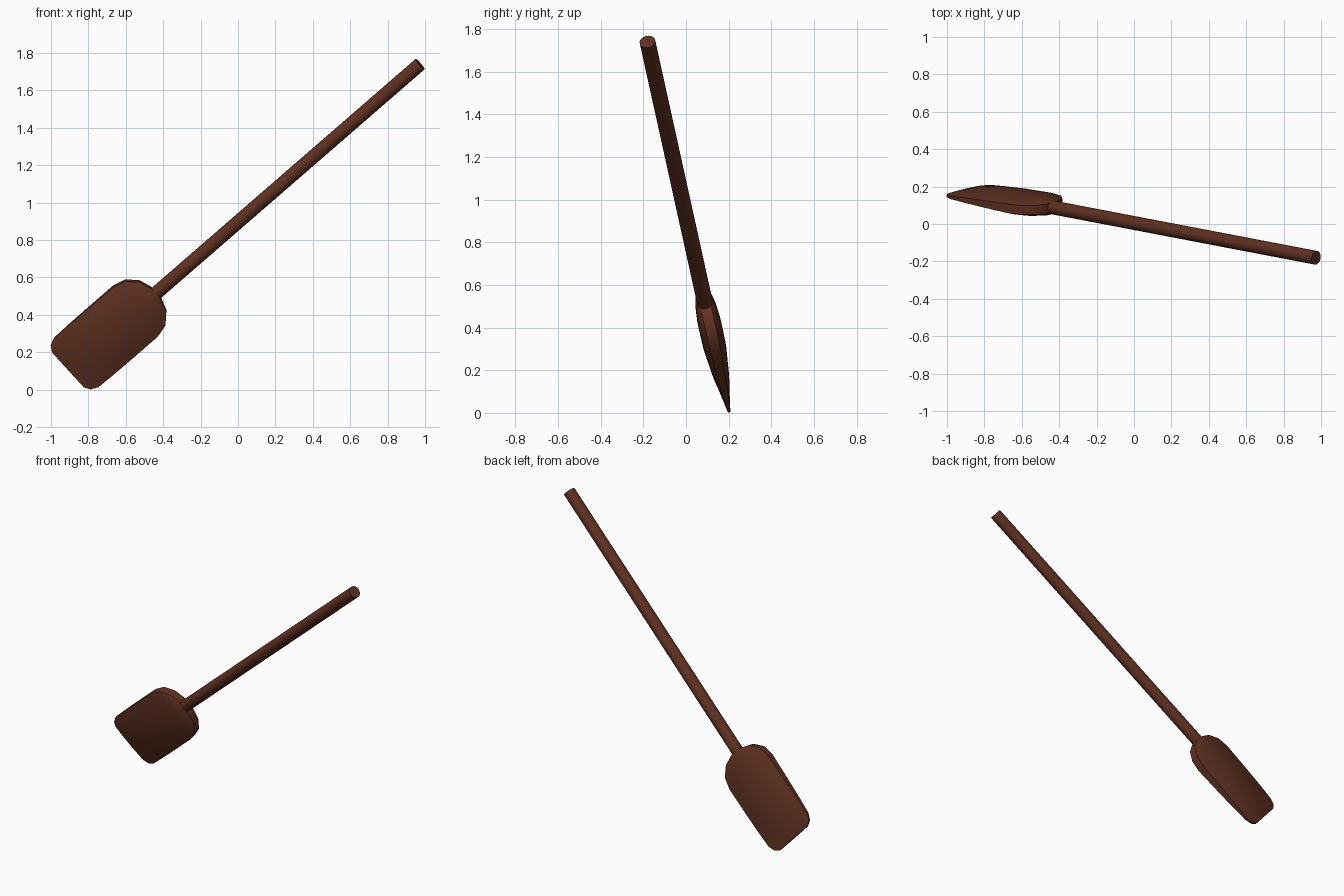
import bpy, math
from mathutils import Matrix, Vector

if "Cube" in bpy.data.objects:
    bpy.data.objects.remove(bpy.data.objects["Cube"])

wood = bpy.data.materials.new("dark_wood")
wood.diffuse_color = (0.115, 0.03, 0.015, 1)
wood.use_nodes = True
wood.node_tree.nodes["Principled BSDF"].inputs["Base Color"].default_value = wood.diffuse_color

# Tilted frame: local x = blade width, local y = along the handle, local z = thickness
origin = Vector((-0.437, 0.089, 0.517))
along = Vector((0.748, -0.143, 0.649)).normalized()
back = Vector((0, 0.977, 0.216))
back = (back - along * back.dot(along)).normalized()
across = along.cross(-back)
frame = Matrix((across, along, -back)).transposed().to_4x4()
frame.translation = origin


def finish(obj):
    obj.data.materials.append(wood)
    bpy.ops.object.select_all(action='DESELECT')
    obj.select_set(True)
    bpy.context.view_layer.objects.active = obj
    bpy.ops.object.shade_smooth_by_angle(angle=math.radians(35))


# Blade: rows of (position, half width, rim half thickness, extra bulge at centre)
rows = [(-0.632, 0.128, 0.005, 0.003), (-0.612, 0.161, 0.006, 0.006),
        (-0.572, 0.179, 0.008, 0.014), (-0.46, 0.181, 0.014, 0.027),
        (-0.30, 0.181, 0.020, 0.034), (-0.15, 0.180, 0.025, 0.030),
        (-0.078, 0.162, 0.025, 0.026), (-0.024, 0.108, 0.025, 0.020),
        (0.0, 0.036, 0.026, 0.008)]
N = 12
verts, faces = [], []
for s, w, rim, bulge in rows:
    for side in (1, -1):
        for i in range(N + 1):
            f = (-1 + 2 * i / N) * side
            verts.append((w * f, s, side * (rim + bulge * (1 - f * f))))
ring = 2 * (N + 1)
for r in range(len(rows) - 1):
    for i in range(ring):
        j = (i + 1) % ring
        a, b = r * ring, (r + 1) * ring
        faces.append((a + i, b + i, b + j, a + j))
last = (len(rows) - 1) * ring
faces.append(tuple(range(ring)))
faces.append(tuple(last + i for i in reversed(range(ring))))
mesh = bpy.data.meshes.new("blade")
mesh.from_pydata(verts, [], faces)
mesh.update()
blade = bpy.data.objects.new("blade", mesh)
bpy.context.collection.objects.link(blade)
blade.matrix_world = frame
finish(blade)

# Handle: long round rod set into the top of the blade
start, end = -0.015, 1.887
bpy.ops.mesh.primitive_cylinder_add(vertices=24, radius=0.037, depth=end - start)
handle = bpy.context.object
handle.name = "handle"
handle.matrix_world = (frame @ Matrix.Translation((0, (start + end) / 2, 0))
                       @ Matrix.Rotation(math.radians(-90), 4, 'X'))
finish(handle)
